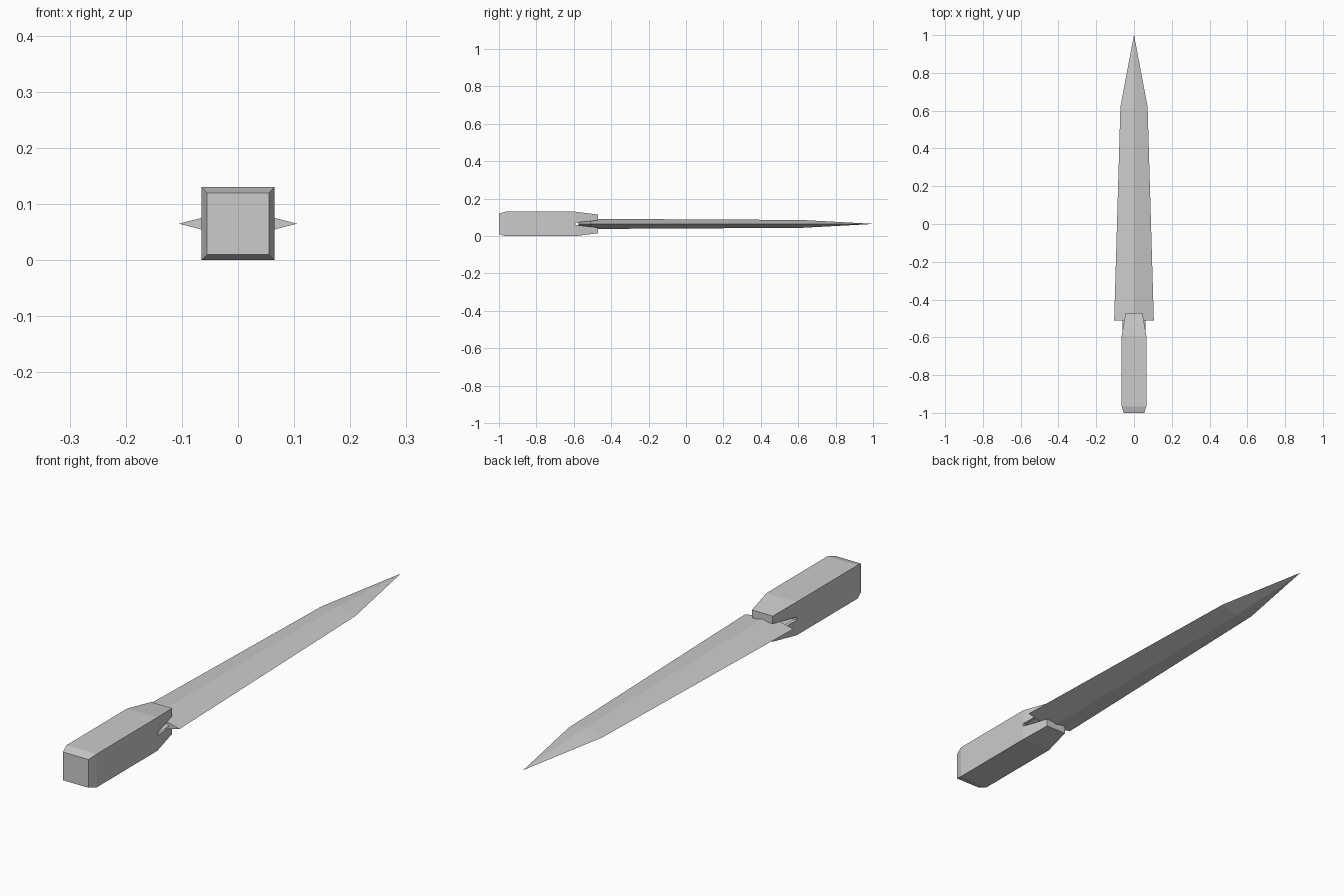
import bpy, bmesh

if "Cube" in bpy.data.objects:
    bpy.data.objects.remove(bpy.data.objects["Cube"])

MID = 0.065  # height of the dagger's centre line

grey = bpy.data.materials.new("plain grey")
grey.diffuse_color = (0.6, 0.6, 0.6, 1)
grey.use_nodes = True
grey.node_tree.nodes["Principled BSDF"].inputs["Base Color"].default_value = grey.diffuse_color


def loft(bm, rings):
    """Skin a list of equal-sized rings and cap both ends."""
    rows = [[bm.verts.new(p) for p in ring] for ring in rings]
    for a, b in zip(rows, rows[1:]):
        for i in range(len(a)):
            j = (i + 1) % len(a)
            bm.faces.new((a[i], a[j], b[j], b[i]))
    bm.faces.new(rows[0][::-1])
    bm.faces.new(rows[-1])


def finish(bm, name):
    bmesh.ops.remove_doubles(bm, verts=bm.verts, dist=1e-5)
    bmesh.ops.recalc_face_normals(bm, faces=bm.faces)
    mesh = bpy.data.meshes.new(name)
    bm.to_mesh(mesh)
    bm.free()
    mesh.materials.append(grey)
    bpy.context.collection.objects.link(bpy.data.objects.new(name, mesh))


def rect(y, w, z0, z1):
    return [(-w, y, MID + z0), (w, y, MID + z0), (w, y, MID + z1), (-w, y, MID + z1)]


def diamond(y, w, t):
    return [(-w, y, MID), (0, y, MID - t), (w, y, MID), (0, y, MID + t)]


# Handle: square grip with a chamfered butt
bm = bmesh.new()
loft(bm, [rect(-1.0, 0.055, -0.055, 0.055),
          rect(-0.965, 0.065, -0.065, 0.065),
          rect(-0.59, 0.065, -0.065, 0.065)])
finish(bm, "handle")

# Two tapering jaws that clamp the blade, open at the sides
for name, s in (("upper_jaw", 1), ("lower_jaw", -1)):
    bm = bmesh.new()
    loft(bm, [rect(-0.59, 0.065, 0.006 * s, 0.065 * s),
              rect(-0.47, 0.045, 0.02 * s, 0.05 * s)])
    finish(bm, name)

# Blade: long diamond section narrowing to a point
bm = bmesh.new()
loft(bm, [diamond(-0.51, 0.105, 0.027),
          diamond(0.62, 0.072, 0.021),
          diamond(1.0, 0.0004, 0.0004)])
finish(bm, "blade")

# Tang: narrow root of the blade held between the jaws
bm = bmesh.new()
loft(bm, [diamond(-0.575, 0.062, 0.024), diamond(-0.505, 0.062, 0.024)])
finish(bm, "tang")
